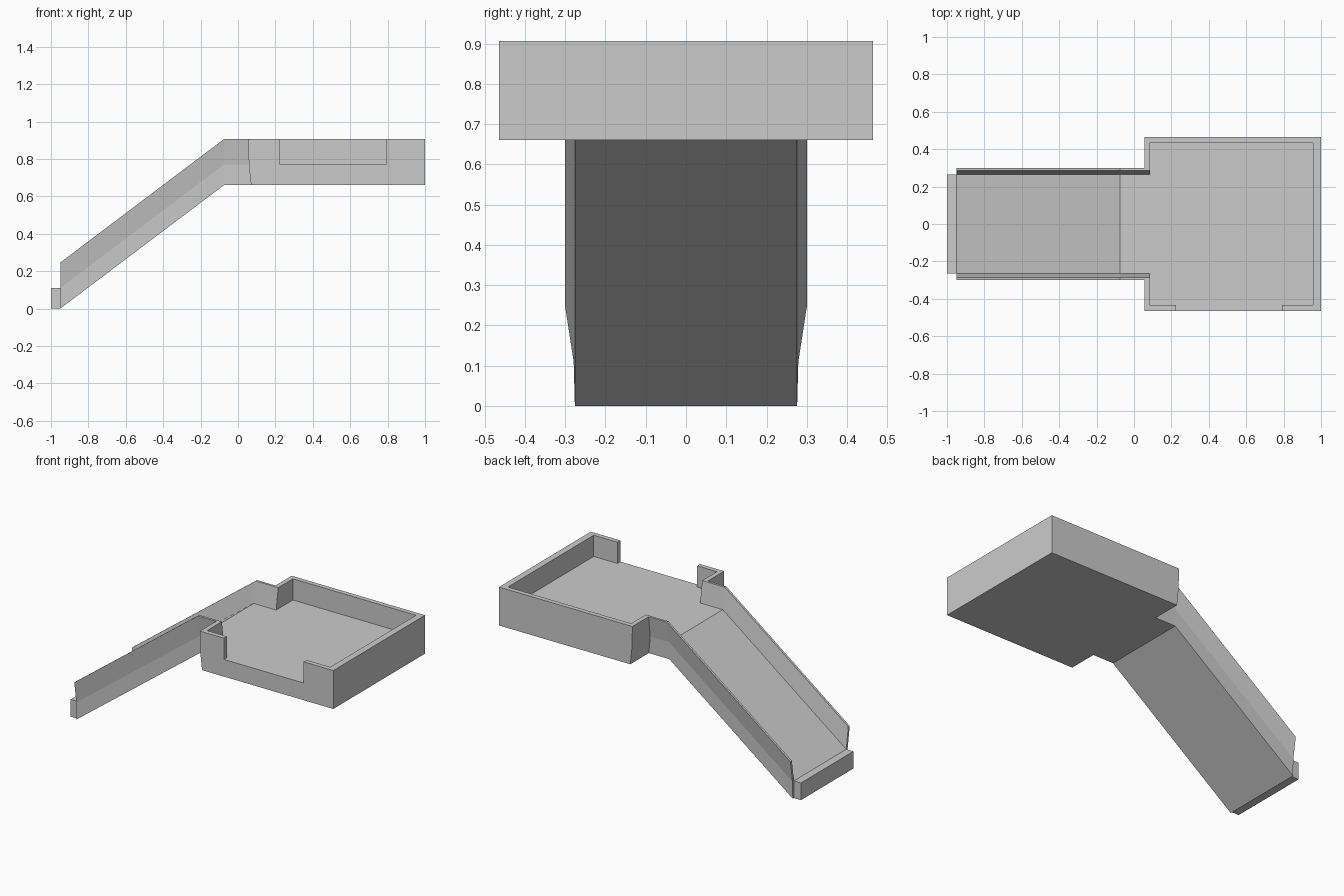
import bpy, bmesh

if "Cube" in bpy.data.objects:
    bpy.data.objects.remove(bpy.data.objects["Cube"])


def loft(name, rings):
    """Closed solid from equally sized rings of 3D points."""
    bm = bmesh.new()
    vs = [[bm.verts.new(p) for p in ring] for ring in rings]
    n = len(rings[0])
    for a, b in zip(vs, vs[1:]):
        for i in range(n):
            j = (i + 1) % n
            bm.faces.new((a[i], a[j], b[j], b[i]))
    bm.faces.new(vs[0])
    bm.faces.new(vs[-1])
    bmesh.ops.recalc_face_normals(bm, faces=bm.faces)
    me = bpy.data.meshes.new(name)
    bm.to_mesh(me)
    bm.free()
    ob = bpy.data.objects.new(name, me)
    bpy.context.collection.objects.link(ob)
    return ob


def prism(name, xz, y0, y1):
    return loft(name, [[(x, y, z) for x, z in xz] for y in (y0, y1)])


def box(name, x0, x1, y0, y1, z0, z1):
    return prism(name, [(x0, z0), (x1, z0), (x1, z1), (x0, z1)], y0, y1)


def sweep(name, half, path):
    """Mirror a half (y, z) section and carry it along (x, z) stations."""
    section = half + [(-y, z) for y, z in reversed(half)]
    return loft(name, [[(px, y, pz + z) for y, z in section] for px, pz in path])


def combine(target, other, operation):
    mod = target.modifiers.new(operation.lower(), 'BOOLEAN')
    mod.operation = operation
    mod.solver = 'EXACT'
    mod.object = other
    bpy.context.view_layer.objects.active = target
    bpy.ops.object.modifier_apply(modifier=mod.name)
    bpy.data.objects.remove(other)


BASE, FLOOR, TOP = 0.66, 0.77, 0.906
SLOPE = BASE / 0.875

# Platform block, with its ramp-side face tapering in slightly at the bottom
deck = prism("platform_with_ramp",
             [(0.07, BASE), (1, BASE), (1, TOP), (0.055, TOP), (0.058, FLOOR)],
             -0.464, 0.464)

# Sloping ramp body with side walls that lean outwards
ramp = sweep("ramp", [(0.276, 0), (0.279, 0.11), (0.30, 0.246)],
             [(-0.95, 0), (-0.075, BASE), (0.3, BASE)])
combine(deck, ramp, 'UNION')

# Recessed platform floor
combine(deck, box("floor_cutter", 0.085, 0.958, -0.434, 0.434, FLOOR, 1.2), 'DIFFERENCE')

# Channel running down the ramp
channel = sweep("channel_cutter", [(0.265, 0.11), (0.285, 0.246), (0.30, 0.348)],
                [(-1.05, -0.1 * SLOPE), (-0.075, BASE), (0.3, BASE)])
combine(deck, channel, 'DIFFERENCE')

# Opening in the front wall
combine(deck, box("opening_cutter", 0.225, 0.79, -0.6, -0.40, FLOOR, 1.2), 'DIFFERENCE')

# Low lip at the foot of the ramp
combine(deck, box("ramp_lip", -1, -0.95, -0.265, 0.265, 0, 0.11), 'UNION')
